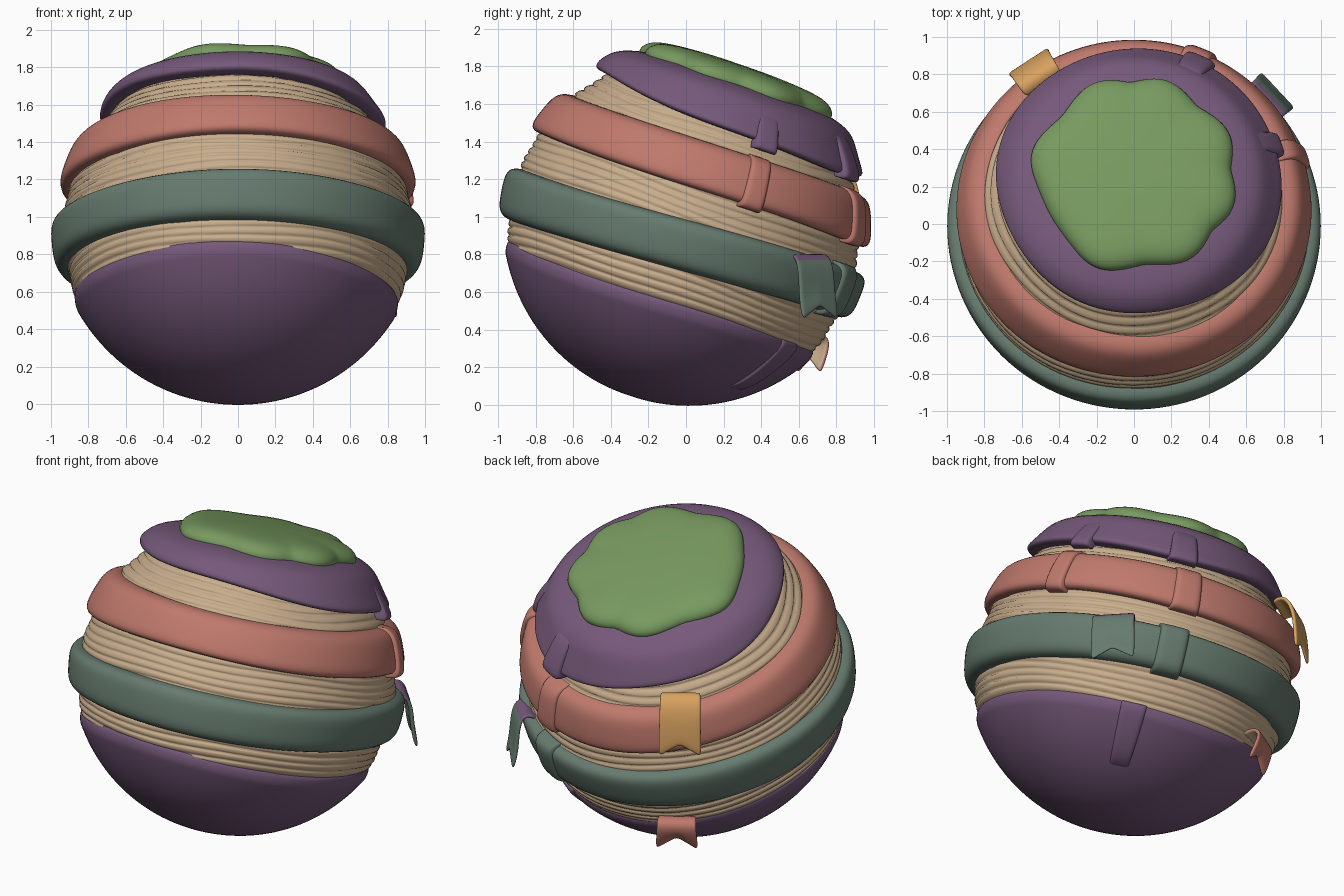
import bpy, bmesh, math
from math import sin, cos, pi, radians, sqrt, exp

if "Cube" in bpy.data.objects:
    bpy.data.objects.remove(bpy.data.objects["Cube"])

TILT = radians(-19)
CENTRE = (0, 0, 0.95)


def mat(name, rgb):
    m = bpy.data.materials.new(name)
    m.diffuse_color = (*rgb, 1)
    m.use_nodes = True
    m.node_tree.nodes["Principled BSDF"].inputs["Base Color"].default_value = m.diffuse_color
    return m


PURPLE = mat("plum", (0.18, 0.10, 0.195))
CORAL = mat("coral", (0.52, 0.19, 0.15))
TEAL = mat("grey green", (0.135, 0.20, 0.16))
LIME = mat("leaf green", (0.185, 0.32, 0.115))
BEIGE = mat("beige thread", (0.58, 0.42, 0.265))
ORANGE = mat("orange", (0.69, 0.36, 0.115))


def finish(name, bm, mats, tilt=None):
    bmesh.ops.remove_doubles(bm, verts=bm.verts, dist=1e-5)
    bmesh.ops.recalc_face_normals(bm, faces=bm.faces)
    me = bpy.data.meshes.new(name)
    bm.to_mesh(me)
    bm.free()
    ob = bpy.data.objects.new(name, me)
    bpy.context.collection.objects.link(ob)
    for m in mats:
        me.materials.append(m)
    if tilt is not None:
        ob.rotation_euler.x = tilt
        ob.location = CENTRE
    for p in me.polygons:
        p.use_smooth = True
    return ob


def sweep(name, profile, material, seg=128, span=None, ring=False, tilt=TILT):
    """Sweep profile(angle) -> [(radius, height)] round the axis, fully or over a span in degrees."""
    bm = bmesh.new()
    a0, a1 = (0, 2 * pi) if span is None else map(radians, span)
    rows = []
    for i in range(seg if span is None else seg + 1):
        a = a0 + (a1 - a0) * i / seg
        rows.append([bm.verts.new((r * cos(a), r * sin(a), h)) for r, h in profile(a)])
    n = len(rows[0])
    for i in range(len(rows) if span is None else len(rows) - 1):
        A, B = rows[i], rows[(i + 1) % len(rows)]
        for j in range(n if ring else n - 1):
            k = (j + 1) % n
            bm.faces.new((A[j], B[j], B[k], A[k]))
    return finish(name, bm, [material], tilt)


def strap_section(low, high, top, base=0.89, n=20):
    """Rounded strap cross-section hugging the ball."""
    mid, half = (low + high) / 2, (high - low) / 2
    pts = []
    for i in range(n + 1):
        s = -cos(pi * i / n)
        R = base + (top - base) * max(0, 1 - abs(s) ** 5) ** 0.3
        h = mid + half * s
        pts.append((sqrt(R * R - h * h), h))
    return pts


def overlap(name, a0, a1, low, high, top, material, base=0.92, tilt=TILT):
    """Raised overlap where a strap end is folded over itself."""
    def prof(a):
        u = (a - radians(a0)) / radians(a1 - a0) * 2 - 1
        lift = max(0, 1 - abs(u) ** 6) ** 0.25
        return strap_section(low, high, base + (top - base) * lift, base)
    return sweep(name, prof, material, seg=20, span=(a0, a1), tilt=tilt)


# Thread-wound ball with fine winding grooves
def ball(a):
    pts = [(0, -0.6)]
    for i in range(181):
        h = -0.58 + 1.29 * i / 180
        w = h + 0.010 * sin(2 * a + 5 * h) + 0.006 * sin(5 * a + 9 * h)
        groove = (1 - abs(sin(pi * w / 0.042))) ** 2
        R = 0.935 - 0.035 * h - 0.013 * groove + 0.004 * sin(31 * h)
        pts.append((sqrt(R * R - h * h), h))
    return pts + [(0, 0.72)]


sweep("thread_ball", ball, BEIGE)

# Two straps round the ball
TEAL_TILT = radians(-16.5)
sweep("coral_strap", lambda a: strap_section(0.205 + 0.008 * sin(3 * a), 0.462 + 0.008 * sin(2 * a), 0.985),
      CORAL, ring=True)
sweep("green_strap", lambda a: strap_section(-0.235 + 0.008 * sin(2 * a), 0.035 + 0.008 * sin(3 * a), 1.0),
      TEAL, ring=True, tilt=TEAL_TILT)
overlap("coral_strap_side_fold", 14, 22, 0.19, 0.475, 1.008, CORAL)
overlap("coral_strap_back_fold", 62, 73, 0.19, 0.475, 1.008, CORAL)
overlap("green_strap_fold", 60, 71, -0.25, 0.05, 1.02, TEAL, tilt=TEAL_TILT)


# Lower bowl with a rounded, slightly uneven rim
def bowl(a):
    rim = -0.40 - 0.02 * cos(a) + 0.012 * sin(3 * a)
    pts = [(sqrt(0.90 ** 2 - rim * rim), rim)]
    end = math.asin(rim / 0.97)
    for i in range(41):
        t = i / 40
        lat = end - (pi / 2 + end) * t ** 1.6
        R = 0.925 + 0.05 * min(1, t * 6) ** 0.5 - 0.025 * t
        pts.append((max(0, R * cos(lat)), R * sin(lat)))
    pts[-1] = (0, -0.95)
    return pts


sweep("lower_bowl", bowl, PURPLE)
overlap("lower_bowl_fold", 52, 63, -0.74, -0.40, 0.982, PURPLE, base=0.93)


# Upper cap whose rim hangs lower at the back right
def cap_rim(a):
    return 0.59 - 0.055 * cos(a - radians(50)) + 0.008 * sin(4 * a)


def upper_cap(a):
    e = cap_rim(a)
    r = sqrt(0.965 ** 2 - e * e)
    return [(0, 0.83), (0.3, 0.83), (0.5, 0.81), (0.6, 0.785), (0.66, 0.757), (0.70, 0.72),
            (0.6 * 0.71 + 0.4 * r + 0.008, 0.5 * 0.70 + 0.5 * (e + 0.03)), (r, e + 0.035),
            (r + 0.002, e + 0.018), (r - 0.012, e + 0.004), (r - 0.04, e), (r - 0.15, e)]


cap = sweep("upper_cap", upper_cap, PURPLE)
cap.modifiers.new("smooth", "SUBSURF").levels = 1
overlap("upper_cap_side_fold", 14, 24, 0.51, 0.74, 0.998, PURPLE, base=0.93)
overlap("upper_cap_back_fold", 58, 71, 0.51, 0.745, 1.01, PURPLE, base=0.93)

# Lobed patch on top
LOBES = [25, 72, 112, 167, 250, 303, 342]


def patch(a):
    d = math.degrees(a)
    bump = max(exp(-(((d - c + 180) % 360 - 180) / 19) ** 2) for c in LOBES)
    r = 0.505 + 0.06 * bump
    return [(r * s, h) for s, h in ((0, 0.908), (0.3, 0.907), (0.6, 0.898), (0.8, 0.885), (0.9, 0.868),
                                    (0.97, 0.842), (1, 0.808), (0.98, 0.775), (0.9, 0.75))]


top = sweep("top_patch", patch, LIME)
top.modifiers.new("smooth", "SUBSURF").levels = 1


# Swallow-tailed ribbon tags: path is (radius, height) from root to tail
def tag(name, angle, path, width, outer, inner, root=None, notch=0.08):
    a = radians(angle)
    bm = bmesh.new()
    cols = 8
    grid = []
    for i, (r, z) in enumerate(path):
        row = []
        for j in range(cols + 1):
            u = 2 * j / cols - 1
            v = u * width / 2 * (0.93 + 0.09 * i / (len(path) - 1))
            fall = notch * (1 - abs(u)) * max(0, i - len(path) + 3) / 2
            row.append(bm.verts.new((r * cos(a) - v * sin(a), r * sin(a) + v * cos(a), z + fall)))
        grid.append(row)
    for i in range(len(path) - 1):
        for j in range(cols):
            f = bm.faces.new((grid[i][j], grid[i + 1][j], grid[i + 1][j + 1], grid[i][j + 1]))
            f.material_index = 2 if root and i < 2 else 0
    me = bpy.data.meshes.new(name)
    bm.to_mesh(me)
    bm.free()
    ob = bpy.data.objects.new(name, me)
    bpy.context.collection.objects.link(ob)
    for m in (outer, inner, root or outer):
        me.materials.append(m)
    for p in me.polygons:
        p.use_smooth = True
    s = ob.modifiers.new("thickness", "SOLIDIFY")
    s.thickness = 0.025
    s.material_offset = 1
    ob.modifiers.new("smooth", "SUBSURF").levels = 2


tag("orange_tag", 123, [(0.88, 1.24), (0.94, 1.27), (1.00, 1.22), (1.03, 1.12), (1.04, 1.0), (1.045, 0.89)],
    0.25, ORANGE, ORANGE)
tag("green_tag", 43, [(0.88, 0.77), (0.95, 0.815), (1.01, 0.78), (1.03, 0.68), (1.035, 0.57), (1.06, 0.45)],
    0.26, TEAL, TEAL, root=PURPLE)
tag("coral_tag", 121, [(0.70, 0.36), (0.77, 0.385), (0.825, 0.36), (0.825, 0.30), (0.80, 0.23), (0.77, 0.16)],
    0.24, CORAL, BEIGE)
